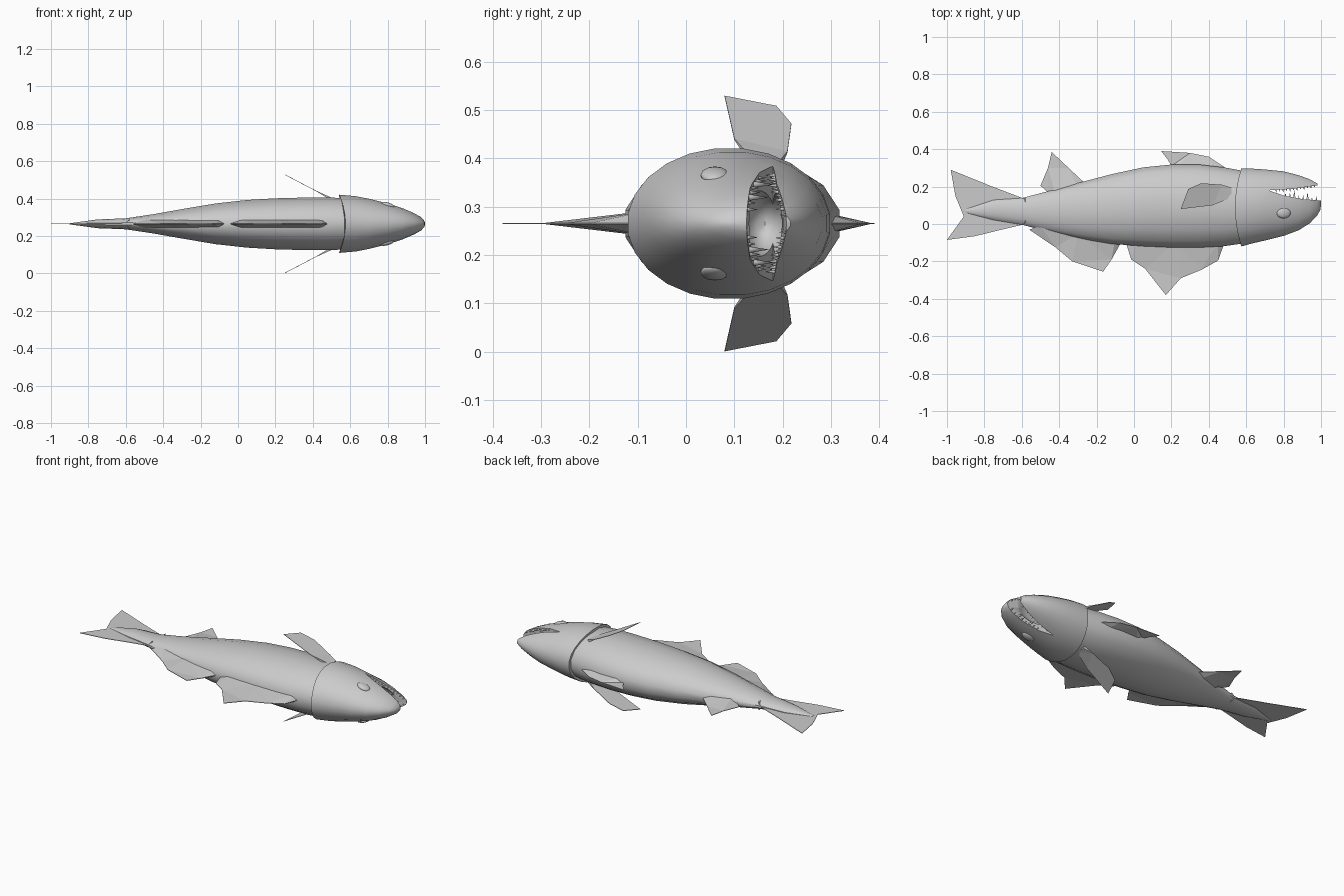
import bpy, bmesh
from math import sin, cos, pi, sqrt, radians
from mathutils import Matrix, Vector

if "Cube" in bpy.data.objects:
    bpy.data.objects.remove(bpy.data.objects["Cube"])

MID = 0.265  # height of the symmetry plane, the fish lies on its side

skin = bpy.data.materials.new("grey_skin")
skin.use_nodes = True
GREY = (0.6, 0.6, 0.6, 1)
skin.diffuse_color = GREY
skin.node_tree.nodes["Principled BSDF"].inputs["Base Color"].default_value = GREY


def finish(name, bm, angle=None):
    bmesh.ops.recalc_face_normals(bm, faces=bm.faces)
    mesh = bpy.data.meshes.new(name)
    bm.to_mesh(mesh)
    bm.free()
    mesh.materials.append(skin)
    ob = bpy.data.objects.new(name, mesh)
    bpy.context.collection.objects.link(ob)
    if angle:
        smooth(ob, angle)
    return ob


def smooth(ob, angle):
    bpy.ops.object.select_all(action='DESELECT')
    ob.select_set(True)
    bpy.context.view_layer.objects.active = ob
    bpy.ops.object.shade_smooth_by_angle(angle=radians(angle))


def loft(stations, sides, bend=0):
    """Skin elliptical rings given as (x, y_min, y_max, half_width)."""
    bm = bmesh.new()
    rings = []
    for i, (x, lo, hi, w) in enumerate(stations):
        ring = []
        for k in range(sides):
            a = 2 * pi * (k + 0.5) / sides
            shift = bend * cos(a) ** 2 if i == 0 else 0
            ring.append(bm.verts.new((x + shift, (lo + hi) / 2 + (hi - lo) / 2 * cos(a),
                                      MID + w * sin(a))))
        rings.append(ring)
    for r, s in zip(rings, rings[1:]):
        for k in range(sides):
            j = (k + 1) % sides
            bm.faces.new((r[k], r[j], s[j], s[k]))
    bm.faces.new(rings[0])
    bm.faces.new(rings[-1])
    return bm


def fin(name, base, edge, thick, height=lambda x: MID):
    """Wedge fin, thick along its base points and sharp along its edge."""
    bm = bmesh.new()
    pts = [(x, y, thick) for x, y in base] + [(x, y, 0.0015) for x, y in edge]
    up = [bm.verts.new((x, y, height(x) + t)) for x, y, t in pts]
    down = [bm.verts.new((x, y, height(x) - t)) for x, y, t in pts]
    bm.faces.new(up)
    bm.faces.new(down)
    for k in range(len(pts)):
        j = (k + 1) % len(pts)
        bm.faces.new((up[k], up[j], down[j], down[k]))
    bmesh.ops.triangulate(bm, faces=[f for f in bm.faces if len(f.verts) > 4])
    return finish(name, bm)


# Body, from the tail root to just inside the gill covers
body = [(-0.9, 0.06, 0.08, 0.003), (-0.75, 0.02, 0.13, 0.024), (-0.6, -0.005, 0.14, 0.03),
        (-0.45, -0.045, 0.18, 0.053), (-0.3, -0.08, 0.222, 0.08), (-0.12, -0.11, 0.27, 0.111),
        (0.05, -0.123, 0.307, 0.13), (0.2, -0.13, 0.322, 0.139), (0.35, -0.13, 0.322, 0.143),
        (0.48, -0.123, 0.307, 0.144), (0.6, -0.105, 0.285, 0.138)]
finish("body", loft(body, 16), 40)

# Head with gill covers that overlap the body
head_rings = [(0.54, -0.122, 0.3, 0.157), (0.63, -0.106, 0.298, 0.149),
              (0.7, -0.09, 0.293, 0.135), (0.8, -0.065, 0.283, 0.11),
              (0.88, -0.035, 0.262, 0.084), (0.94, 0.003, 0.24, 0.058),
              (0.98, 0.045, 0.217, 0.035), (0.996, 0.075, 0.17, 0.016), (1.0, 0.1, 0.13, 0.005)]
head = finish("head", loft(head_rings, 24, bend=0.035))


def carve(cutter):
    cutter.hide_render = True
    mod = head.modifiers.new("carve", 'BOOLEAN')
    mod.operation, mod.solver, mod.object = 'DIFFERENCE', 'EXACT', cutter
    bpy.ops.object.select_all(action='DESELECT')
    bpy.context.view_layer.objects.active = head
    head.select_set(True)
    bpy.ops.object.modifier_apply(modifier=mod.name)
    bpy.data.objects.remove(cutter)


# Mouth opening: a wedge through both cheeks, then a rounded cavity
jaw_edge = [(0.72, 0.18), (0.85, 0.188), (1.0, 0.21), (1.1, 0.22)]
snout_edge = [(0.72, 0.178), (0.8, 0.152), (0.9, 0.133), (1.1, 0.118)]
bm = bmesh.new()
outline = jaw_edge + snout_edge[:0:-1]
low = bm.faces.new([bm.verts.new((x, y, MID - 0.3)) for x, y in outline])
wall = bmesh.ops.extrude_face_region(bm, geom=[low])["geom"]
bmesh.ops.translate(bm, vec=(0, 0, 0.6), verts=[g for g in wall if isinstance(g, bmesh.types.BMVert)])
carve(finish("mouth_cutter", bm))

bm = bmesh.new()
bmesh.ops.create_uvsphere(bm, u_segments=20, v_segments=12, radius=1,
                          matrix=Matrix.LocRotScale(Vector((0.82, 0.163, MID)), None,
                                                    Vector((0.135, 0.055, 0.07))))
carve(finish("cavity_cutter", bm))
smooth(head, 35)


def along(points, x, col=1):
    """Linear interpolation of one column of a table sorted by x."""
    for a, b in zip(points, points[1:]):
        if x <= b[0]:
            return a[col] + (b[col] - a[col]) * (x - a[0]) / (b[0] - a[0])
    return points[-1][col]


def half_width(x, y):
    lo, hi, w = (along(head_rings, x, c) for c in (1, 2, 3))
    u = (2 * y - lo - hi) / (hi - lo)
    return w * sqrt(max(0, 1 - u * u))


# Teeth along both lips, small ones on the jaw and longer fangs on the snout
def teeth(name, edge, direction, count, sizes, start, end):
    bm = bmesh.new()
    for i in range(count):
        x = start + (end - start) * i / (count - 1)
        y = along(edge, x)
        size = sizes[i % len(sizes)]
        for side in (-1, 1):
            z = MID + side * max(0.006, half_width(x, y) - 0.009)
            turn = Matrix.Rotation(-direction * pi / 2, 4, 'X')
            place = Matrix.Translation((x, y + direction * (size / 2 - 0.004), z))
            bmesh.ops.create_cone(bm, cap_ends=True, segments=6, radius1=0.12 * size + 0.002,
                                  radius2=0, depth=size, matrix=place @ turn)
    finish(name, bm, 60)


teeth("jaw_teeth", jaw_edge, -1, 12, (0.022, 0.016), 0.76, 0.965)
teeth("snout_teeth", snout_edge, 1, 8, (0.02, 0.026, 0.045), 0.81, 0.975)

# Low eye bulges
for side, label in ((1, "upper"), (-1, "lower")):
    bm = bmesh.new()
    bmesh.ops.create_uvsphere(bm, u_segments=16, v_segments=8, radius=1,
                              matrix=Matrix.LocRotScale(
                                  Vector((0.8, 0.06, MID + side * 0.1)),
                                  Matrix.Rotation(side * 0.3, 3, 'Y'), Vector((0.04, 0.03, 0.014))))
    finish("eye_" + label, bm, 60)

# Fins on the midline
fin("tail_fin", [(-0.58, 0.005), (-0.58, 0.135)],
    [(-0.6, 0.14), (-0.77, 0.205), (-0.98, 0.29), (-0.955, 0.15), (-0.91, 0.04), (-1.0, -0.085),
     (-0.85, -0.065), (-0.72, -0.033), (-0.6, -0.005)], 0.026)
fin("rear_dorsal_fin", [(-0.1, -0.08), (-0.3, -0.05), (-0.5, -0.01)],
    [(-0.56, -0.03), (-0.42, -0.125), (-0.33, -0.2), (-0.165, -0.255), (-0.12, -0.19),
     (-0.07, -0.1)], 0.024)
fin("front_dorsal_fin", [(0.45, -0.09), (0.22, -0.1), (0.02, -0.09)],
    [(-0.04, -0.11), (-0.015, -0.19), (0.06, -0.24), (0.17, -0.38), (0.25, -0.29), (0.36, -0.245),
     (0.45, -0.195), (0.48, -0.11)], 0.024)
fin("anal_fin", [(-0.42, 0.16), (-0.3, 0.19)],
    [(-0.27, 0.225), (-0.35, 0.3), (-0.44, 0.385), (-0.46, 0.3), (-0.5, 0.205), (-0.46, 0.17)], 0.022)
fin("belly_fin", [(0.22, 0.29), (0.44, 0.28)],
    [(0.49, 0.3), (0.4, 0.36), (0.3, 0.38), (0.145, 0.39), (0.18, 0.345), (0.2, 0.31)], 0.022)

# Side fins, flaring away from the body toward the tail
for side, label in ((1, "upper"), (-1, "lower")):
    fin("side_fin_" + label, [(0.52, 0.14), (0.52, 0.195)],
        [(0.47, 0.21), (0.36, 0.218), (0.29, 0.187), (0.25, 0.08), (0.42, 0.1)], 0.009,
        lambda x, s=side: MID + s * (0.143 + (0.48 - x) * 0.522))
